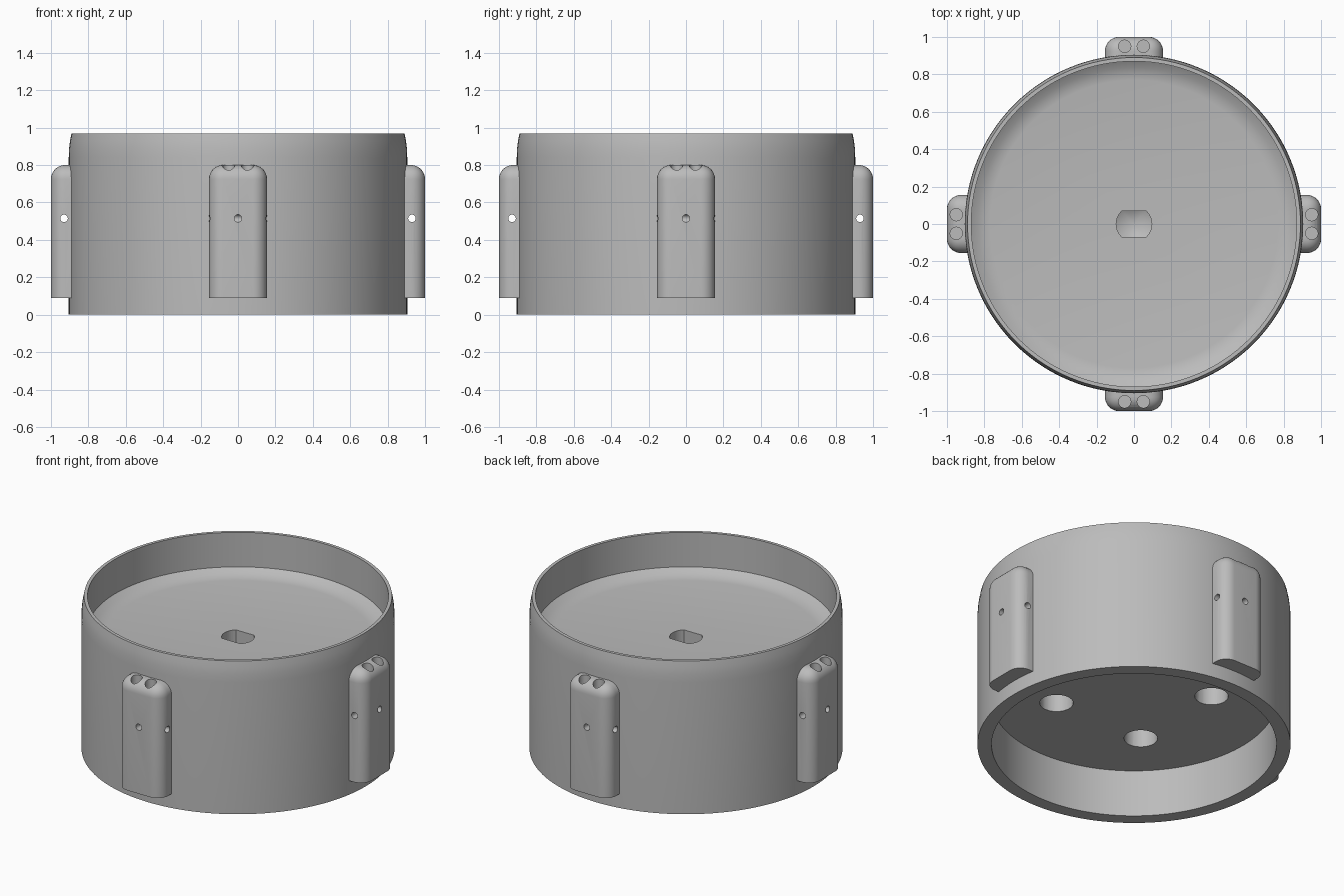
import bpy, bmesh, math
from mathutils import Matrix, Vector

if "Cube" in bpy.data.objects:
    bpy.data.objects.remove(bpy.data.objects["Cube"], do_unlink=True)

GREY = (0.5, 0.5, 0.5, 1)
grey = bpy.data.materials.new("plain grey")
grey.use_nodes = True
grey.diffuse_color = GREY
grey.node_tree.nodes["Principled BSDF"].inputs["Base Color"].default_value = GREY


def finish(name, bm):
    """Turn a bmesh into a grey object."""
    bmesh.ops.recalc_face_normals(bm, faces=bm.faces)
    mesh = bpy.data.meshes.new(name)
    bm.to_mesh(mesh)
    bm.free()
    mesh.materials.append(grey)
    obj = bpy.data.objects.new(name, mesh)
    bpy.context.collection.objects.link(obj)
    return obj


def revolve(profile, steps):
    """Spin (radius, height) points about z into a closed solid."""
    bm = bmesh.new()
    verts = [bm.verts.new((r, 0, z)) for r, z in profile]
    edges = [bm.edges.new(pair) for pair in zip(verts, verts[1:])]
    bmesh.ops.spin(bm, geom=verts + edges, cent=(0, 0, 0), axis=(0, 0, 1),
                   angle=math.tau, steps=steps)
    bmesh.ops.remove_doubles(bm, verts=bm.verts, dist=1e-4)
    return bm


def rod(start, end, radius):
    """Round cutter between two points."""
    a, b = Vector(start), Vector(end)
    bm = bmesh.new()
    turn = (b - a).to_track_quat('Z', 'Y').to_matrix().to_4x4()
    bmesh.ops.create_cone(bm, cap_ends=True, segments=32, radius1=radius,
                          radius2=radius, depth=(b - a).length,
                          matrix=Matrix.Translation((a + b) / 2) @ turn)
    return finish("hole_cutter", bm)


def select(obj):
    bpy.ops.object.select_all(action='DESELECT')
    obj.select_set(True)
    bpy.context.view_layer.objects.active = obj


def cut(obj, cutter):
    """Subtract a cutter, then discard it."""
    select(obj)
    cutter.hide_render = True
    mod = obj.modifiers.new("hole", 'BOOLEAN')
    mod.operation = 'DIFFERENCE'
    mod.solver = 'EXACT'
    mod.object = cutter
    bpy.ops.object.modifier_apply(modifier=mod.name)
    bpy.data.objects.remove(cutter, do_unlink=True)


def smooth(obj):
    select(obj)
    bpy.ops.object.shade_smooth_by_angle(angle=math.radians(20))


# Round body: recess below, shallow dish inside the raised rim
body = finish("body", revolve([
    (0, 0.30), (0.823, 0.30), (0.823, 0), (0.905, 0), (0.905, 0.84),
    (0.903, 0.89), (0.898, 0.93), (0.89, 0.97), (0.87, 0.97),
    (0.87, 0.75), (0.835, 0.727), (0.80, 0.715), (0.77, 0.71), (0, 0.71)], 128))

# Four round sockets in the underside
for sx in (-1, 1):
    for sy in (-1, 1):
        x, y = 0.318 * sx, 0.318 * sy
        cut(body, rod((x, y, 0.2), (x, y, 0.58), 0.097))

# Central socket with two flat sides and a pointed bottom
bm = revolve([(0, 0.46), (0.095, 0.51), (0.095, 0.8), (0, 0.8)], 48)
for side in (-1, 1):
    geom = bm.verts[:] + bm.edges[:] + bm.faces[:]
    res = bmesh.ops.bisect_plane(bm, geom=geom, plane_co=(0, 0.07 * side, 0),
                                 plane_no=(0, side, 0), clear_outer=True)
    rim = [e for e in res["geom_cut"] if isinstance(e, bmesh.types.BMEdge)]
    bmesh.ops.edgeloop_fill(bm, edges=rim)
cut(body, finish("socket_cutter", bm))
smooth(body)

# Side lug, facing front: a box rounded on its outer and top edges
WIDTH, BACK, FRONT, LOW, HIGH = 0.155, -0.88, -1.0, 0.09, 0.80
bm = bmesh.new()
bmesh.ops.create_cube(bm, size=1, matrix=Matrix.Translation(
    (0, (BACK + FRONT) / 2, (LOW + HIGH) / 2)) @ Matrix.Diagonal(
    (2 * WIDTH, BACK - FRONT, HIGH - LOW, 1)))
rounded = []
for e in bm.edges:
    mid = (e.verts[0].co + e.verts[1].co) / 2
    outer, top, flank = mid.y < -0.99, mid.z > 0.79, abs(mid.x) > 0.1
    if (outer and top) or (outer and flank) or (top and flank):
        rounded.append(e)
bmesh.ops.bevel(bm, geom=rounded, offset=0.075, segments=8, profile=0.5,
                affect='EDGES')
lug = finish("front_lug", bm)

# Two wells from the top, one cross hole and one hole in the outer face
for x in (-0.05, 0.05):
    cut(lug, rod((x, -0.95, 0.45), (x, -0.95, 0.9), 0.033))
cut(lug, rod((-0.2, -0.93, 0.515), (0.2, -0.93, 0.515), 0.02))
cut(lug, rod((0, -1.1, 0.515), (0, -0.93, 0.515), 0.02))
smooth(lug)

# Repeat the lug around the body
for i, name in enumerate(("left_lug", "back_lug", "right_lug"), 1):
    copy = lug.copy()
    copy.name = name
    copy.rotation_euler.z = i * math.pi / 2
    bpy.context.collection.objects.link(copy)
